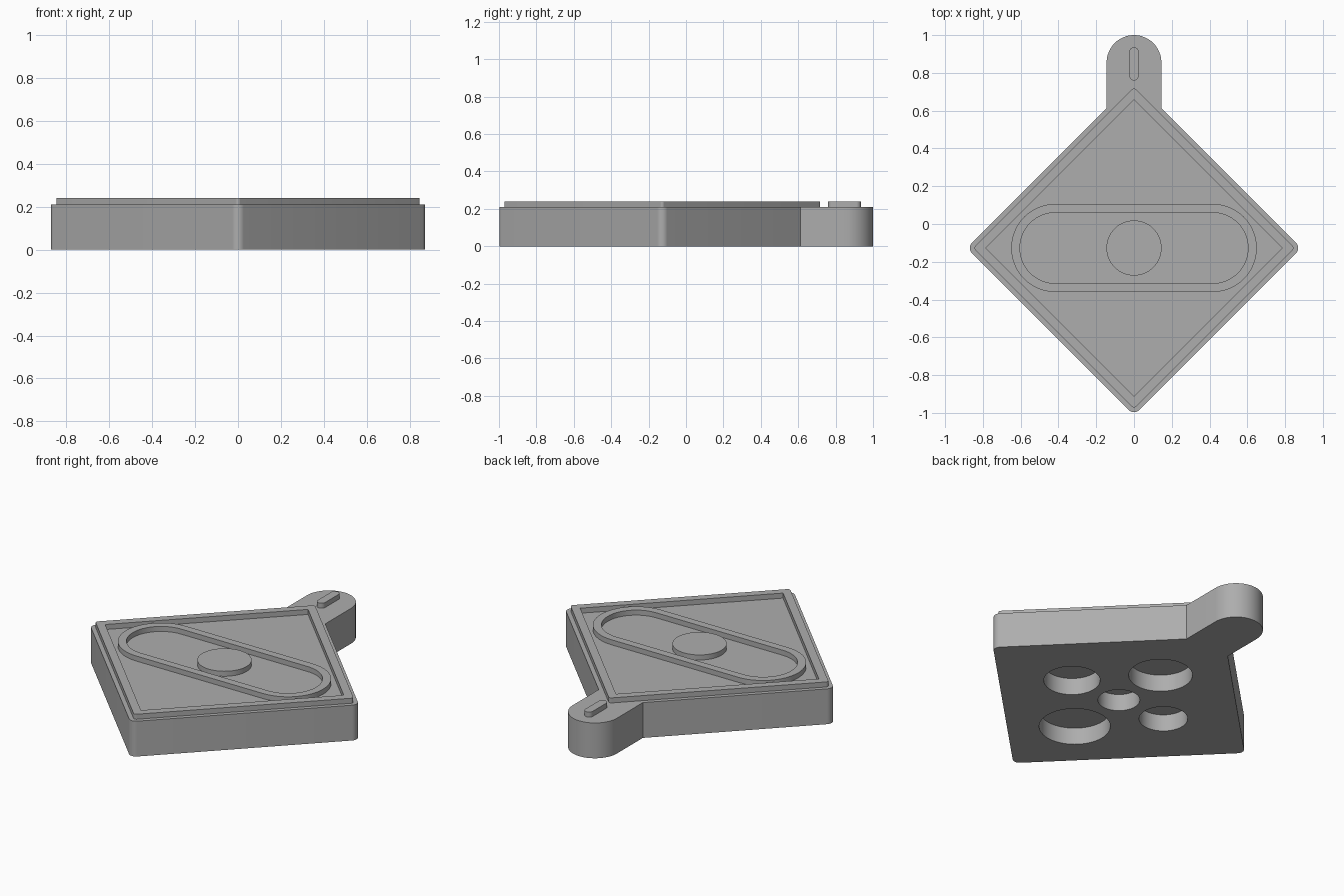
import bpy, bmesh
from math import sin, cos, pi, radians, sqrt

cube = bpy.data.objects.get("Cube")
if cube:
    bpy.data.objects.remove(cube, do_unlink=True)

CY = -0.127          # centre of the square plate
TOP = 0.21           # top face of the plate
RAISED = 0.24        # top of all raised details

grey = bpy.data.materials.new("plain grey")
grey.use_nodes = True
grey.diffuse_color = (0.42, 0.42, 0.42, 1)
grey.node_tree.nodes["Principled BSDF"].inputs["Base Color"].default_value = (0.42, 0.42, 0.42, 1)


def arc(cx, cy, r, start, end, n=16):
    """Points along an arc, angles in degrees."""
    angles = [radians(start + (end - start) * i / n) for i in range(n + 1)]
    return [(cx + r * cos(a), cy + r * sin(a)) for a in angles]


def circle(cx, cy, r, n=64):
    return arc(cx, cy, r, 0, 360, n)[:-1]


def diamond(half, r):
    """Square standing on a corner, with rounded corners."""
    if r == 0:
        return [(half, CY), (0, CY + half), (-half, CY), (0, CY - half)]
    d = half - r * sqrt(2)
    points = []
    for k in range(4):
        a = k * pi / 2
        points += arc(d * cos(a), CY + d * sin(a), r, k * 90 - 45, k * 90 + 45, 8)
    return points


def oval(reach, r):
    return arc(reach, CY, r, -90, 90, 32) + arc(-reach, CY, r, 90, 270, 32)


def prism(name, loops, z0, z1):
    """Extrude an outline, with optional inner outlines as openings."""
    bm = bmesh.new()
    edges = []
    for loop in loops:
        verts = [bm.verts.new((x, y, z0)) for x, y in loop]
        edges += [bm.edges.new((v, verts[i - 1])) for i, v in enumerate(verts)]
    if len(loops) == 1:
        bm.faces.new(verts)
    else:
        bmesh.ops.triangle_fill(bm, edges=edges, use_beauty=True)
    out = bmesh.ops.extrude_face_region(bm, geom=bm.faces[:], use_keep_orig=True)
    moved = [g for g in out["geom"] if isinstance(g, bmesh.types.BMVert)]
    bmesh.ops.translate(bm, verts=moved, vec=(0, 0, z1 - z0))
    bmesh.ops.recalc_face_normals(bm, faces=bm.faces[:])
    mesh = bpy.data.meshes.new(name)
    bm.to_mesh(mesh)
    bm.free()
    mesh.materials.append(grey)
    obj = bpy.data.objects.new(name, mesh)
    bpy.context.collection.objects.link(obj)
    return obj


def activate(obj):
    bpy.ops.object.select_all(action="DESELECT")
    obj.select_set(True)
    bpy.context.view_layer.objects.active = obj


# Plate outline with the rounded tab joined to its back corner
HALF, TAB = 0.885, 0.145
tab_arc = arc(0, 1 - TAB, TAB, 0, 180, 32)
join_y = CY + HALF - TAB
outline = [p for p in diamond(HALF, 0.038) if p[1] < join_y]
split = next(i for i, p in enumerate(outline) if p[0] < 0)
outline = (outline[:split] + [(TAB, join_y)] + tab_arc
           + [(-TAB, join_y)] + outline[split:])
body = prism("plate_body", [outline], 0, TOP)

# Round pockets in the underside
pockets = [(0, 0, 0.113), (0.33, 0, 0.152), (0, 0.35, 0.172),
           (0, -0.37, 0.192), (-0.313, 0, 0.131)]
for x, y, r in pockets:
    cutter = prism("pocket_cutter", [circle(x, CY + y, r)], -0.1, 0.1)
    cutter.hide_render = True
    cut = body.modifiers.new("pocket", "BOOLEAN")
    cut.object = cutter
    cut.operation = "DIFFERENCE"
    cut.solver = "EXACT"
    activate(body)
    bpy.ops.object.modifier_apply(modifier=cut.name)
    bpy.data.objects.remove(cutter, do_unlink=True)

# Raised details on top, sunk slightly into the plate
BASE = TOP - 0.01
parts = [
    body,
    prism("square_rim", [diamond(0.85, 0.015), diamond(0.785, 0)], BASE, RAISED),
    prism("oval_ridge", [oval(0.417, 0.233), oval(0.417, 0.187)], BASE, RAISED),
    prism("centre_disc", [circle(0, CY, 0.146)], BASE, RAISED),
    prism("tab_bar", [arc(0, 0.91, 0.025, 0, 180) + arc(0, 0.785, 0.025, 180, 360)],
          BASE, RAISED),
]
for part in parts:
    activate(part)
    bpy.ops.object.shade_smooth_by_angle(angle=radians(30))
